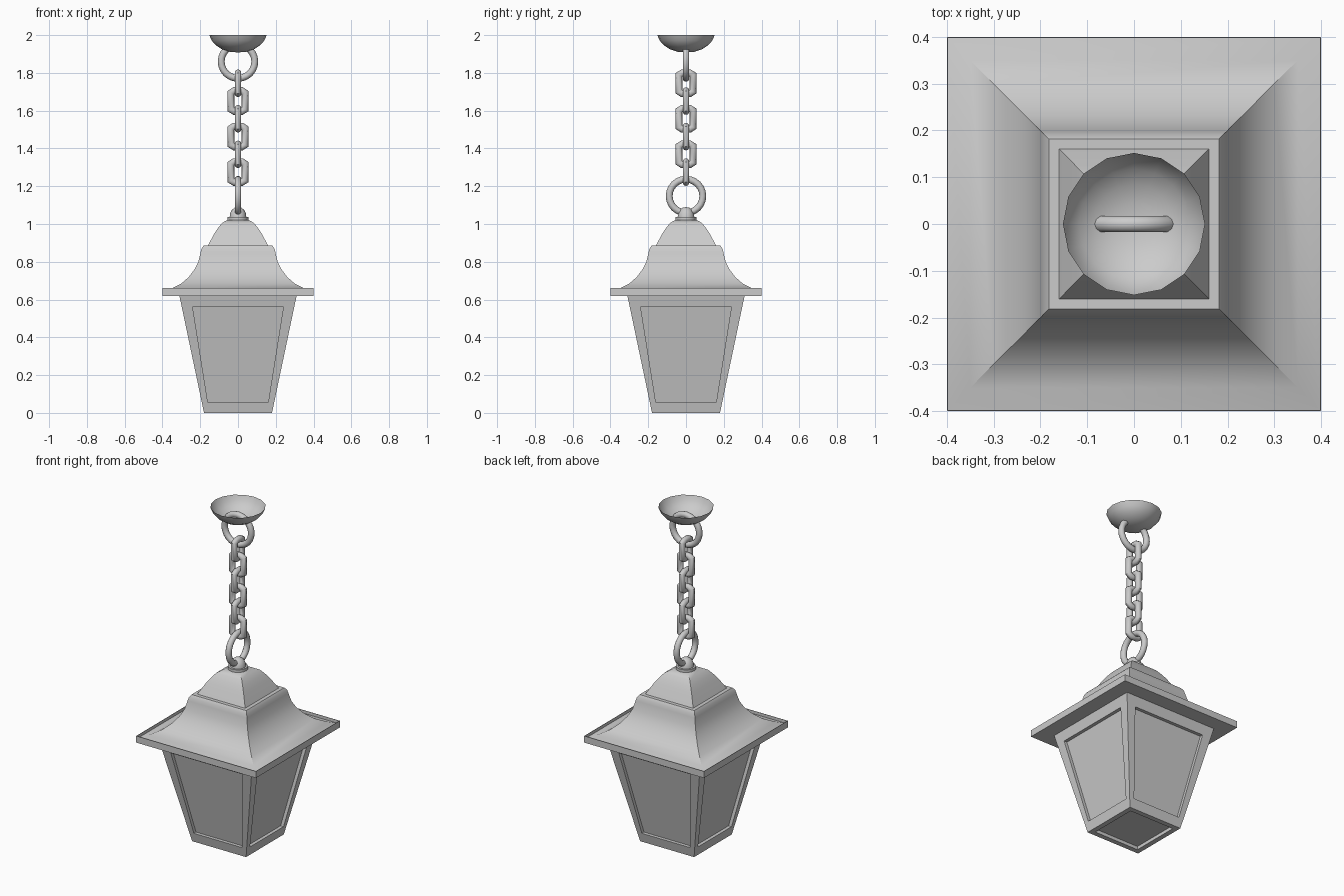
import bpy, bmesh
from math import sin, cos, pi, sqrt, radians
from mathutils import Vector, Matrix

if "Cube" in bpy.data.objects:
    bpy.data.objects.remove(bpy.data.objects["Cube"])


def finish(name, bm, angle=35, normals=True):
    bmesh.ops.remove_doubles(bm, verts=bm.verts, dist=1e-5)
    if normals:
        bmesh.ops.recalc_face_normals(bm, faces=bm.faces)
    me = bpy.data.meshes.new(name)
    bm.to_mesh(me)
    bm.free()
    ob = bpy.data.objects.new(name, me)
    bpy.context.collection.objects.link(ob)
    bpy.ops.object.select_all(action='DESELECT')
    ob.select_set(True)
    bpy.context.view_layer.objects.active = ob
    bpy.ops.object.shade_smooth_by_angle(angle=radians(angle))
    return ob


def lathe(name, profile, sides):
    """Stack of rings; sides=4 gives square rings measured by half width."""
    bm = bmesh.new()
    k, off = (sqrt(2), pi / 4) if sides == 4 else (1, 0)
    rings = []
    for r, z in profile:
        if r == 0:
            rings.append([bm.verts.new((0, 0, z))] * sides)
        else:
            rings.append([bm.verts.new((k * r * cos(off + 2 * pi * i / sides),
                                        k * r * sin(off + 2 * pi * i / sides), z))
                          for i in range(sides)])
    for a, b in zip(rings, rings[1:]):
        for i in range(sides):
            j = (i + 1) % sides
            bm.faces.new(list(dict.fromkeys((a[i], a[j], b[j], b[i]))))
    return finish(name, bm)


def loop_tube(name, path, radius, z, across_x, sides=10):
    """Closed tube along a flat upright path, in the XZ or YZ plane."""
    bm = bmesh.new()
    rings, n = [], len(path)
    for i in range(n):
        p = Vector(path[i])
        d1 = (p - Vector(path[i - 1])).normalized()
        d2 = (Vector(path[(i + 1) % n]) - p).normalized()
        t = (d1 + d2).normalized()
        normal = Vector((t.y, -t.x)) / t.dot(d1)
        ring = []
        for s in range(sides):
            a = 2 * pi * s / sides
            q = p + normal * radius * cos(a)
            side = radius * sin(a)
            co = (q.x, side, z + q.y) if across_x else (side, q.x, z + q.y)
            ring.append(bm.verts.new(co))
        rings.append(ring)
    for i in range(n):
        a, b = rings[i], rings[(i + 1) % n]
        for s in range(sides):
            u = (s + 1) % sides
            bm.faces.new((a[s], a[u], b[u], b[s]))
    return finish(name, bm, 50)


def recessed(bm, outer, inner, shift, turn=0):
    """Frame quad strip around a panel pushed in by shift."""
    deep = [Vector(p) + Vector(shift) for p in inner]
    m = Matrix.Rotation(turn, 3, 'Z')
    o, i, d = [[bm.verts.new(m @ Vector(p)) for p in ring] for ring in (outer, inner, deep)]
    for a, b in ((o, i), (i, d)):
        for k in range(4):
            bm.faces.new((a[k], a[(k + 1) % 4], b[(k + 1) % 4], b[k]))
    bm.faces.new(d)


# lantern body: tapered box with recessed panes and base
def half(z):
    return 0.18 + 0.21 * z

bm = bmesh.new()
outer = [(s * half(z), -half(z), z) for s, z in ((-1, 0), (1, 0), (1, 0.62), (-1, 0.62))]
inner = [(x, -half(z), z) for x, z in ((-0.16, 0.057), (0.16, 0.057), (0.24, 0.56), (-0.24, 0.56))]
for q in range(4):
    recessed(bm, outer, inner, (0, 0.02, 0), q * pi / 2)
square = ((-1, -1), (-1, 1), (1, 1), (1, -1))
recessed(bm, [(0.18 * x, 0.18 * y, 0) for x, y in square],
         [(0.15 * x, 0.15 * y, 0) for x, y in square], (0, 0, 0.02))
finish("lantern_body", bm, 30)

# roof: brim with thin lip, flared skirt, step and domed cap
lathe("roof", [(0, 0.62), (0.4, 0.62), (0.4, 0.66), (0.398, 0.66), (0.398, 0.642),
               (0.35, 0.66), (0.30, 0.685), (0.26, 0.72), (0.23, 0.76), (0.21, 0.80),
               (0.198, 0.85), (0.193, 0.87), (0.182, 0.885), (0.16, 0.885)], 4)
lathe("roof_cap", [(0.16, 0.885), (0.125, 0.95), (0.105, 0.98), (0.085, 1.005),
                   (0.055, 1.022), (0, 1.022)], 4)

# knob holding the lower ring
lathe("finial", [(0.055, 1.018), (0.055, 1.038), (0.044, 1.038), (0.042, 1.055),
                 (0.032, 1.075), (0.018, 1.086), (0, 1.09)], 16)

# large rings at both ends of the chain
circle = [(0.089 * cos(2 * pi * i / 24), 0.089 * sin(2 * pi * i / 24)) for i in range(24)]
loop_tube("lower_ring", circle, 0.018, 1.148, False)
loop_tube("upper_ring", circle, 0.018, 1.86, True)

# chain links, alternating direction
quarter = [(0.037, 0.044), (0.02, 0.055)]
link = quarter + [(-x, y) for x, y in quarter[::-1]]
link += [(-x, -y) for x, y in link]
for i in range(6):
    loop_tube(f"chain_link_{i + 1}", link, 0.018, 1.275 + 0.094 * i, i % 2 == 0)

# open ceiling bowl
lathe("ceiling_bowl", [(0, 1.908), (0.045, 1.912), (0.085, 1.925), (0.118, 1.947),
                       (0.14, 1.972), (0.152, 2.0)], 16)
